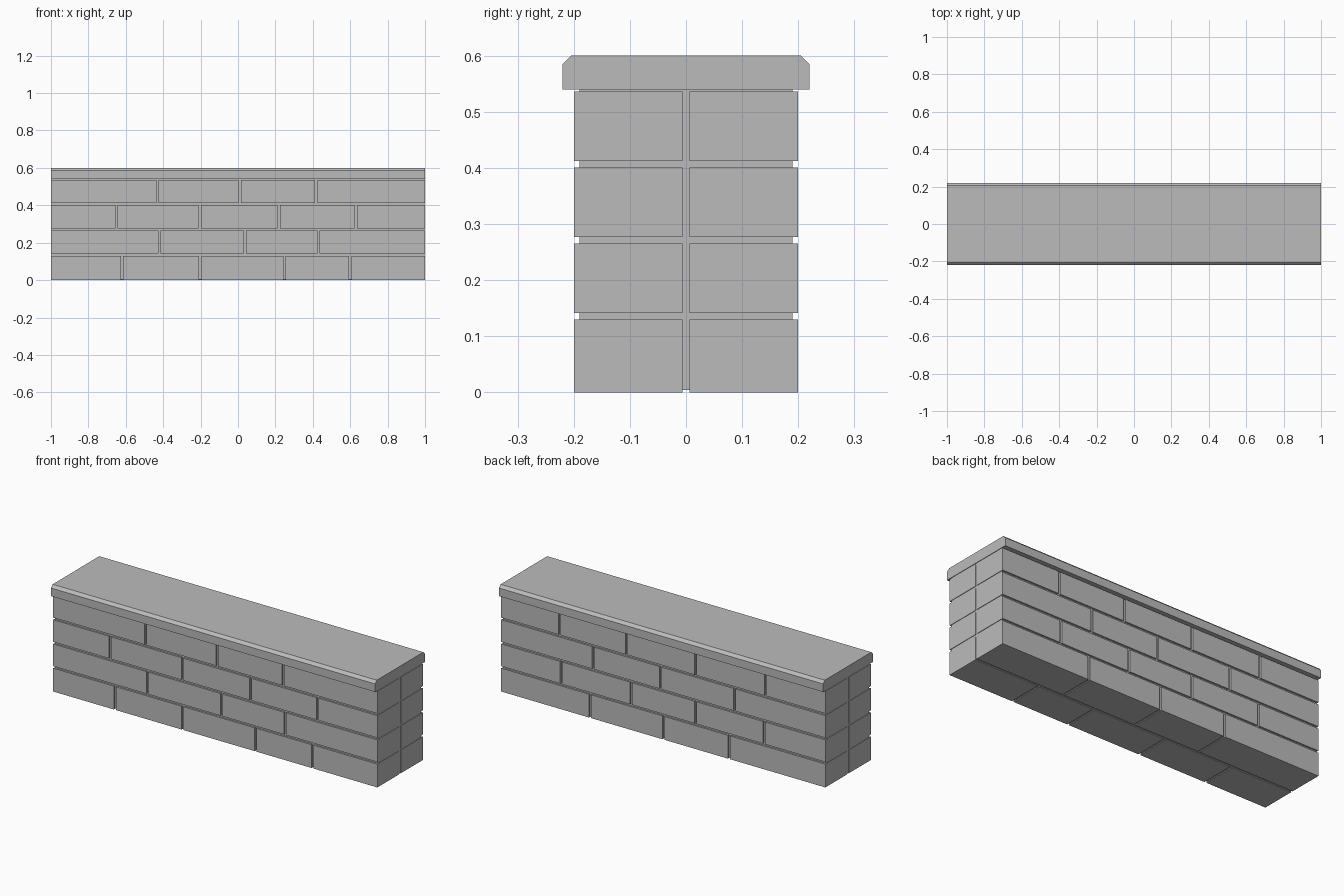
import bpy
import bmesh

cube = bpy.data.objects.get("Cube")
if cube:
    bpy.data.objects.remove(cube, do_unlink=True)

# One stone colour for the whole wall
stone = bpy.data.materials.new("grey stone")
stone.use_nodes = True
grey = (0.5, 0.5, 0.5, 1)
stone.diffuse_color = grey
stone.node_tree.nodes["Principled BSDF"].inputs["Base Color"].default_value = grey


def finish(name, bm):
    bmesh.ops.recalc_face_normals(bm, faces=bm.faces)
    mesh = bpy.data.meshes.new(name)
    bm.to_mesh(mesh)
    bm.free()
    mesh.materials.append(stone)
    obj = bpy.data.objects.new(name, mesh)
    bpy.context.collection.objects.link(obj)
    return obj


def add_box(bm, x, y, z):
    """Add a box; each argument is a (low, high) pair."""
    verts = bmesh.ops.create_cube(bm, size=1)["verts"]
    for v in verts:
        v.co = [lo + (c + 0.5) * (hi - lo) for c, (lo, hi) in zip(v.co, (x, y, z))]


HALF = 1.0          # half the wall length
DEPTH = 0.2         # half the wall thickness
GAP = 0.012         # joint width
BRICK = 0.1247      # brick height
PITCH = 0.137 - 0.0016

# Joint centres for each course, bottom to top
front_joints = [
    (-0.62, -0.202, 0.249, 0.6),
    (-0.42, 0.038, 0.43),
    (-0.65, -0.204, 0.218, 0.63),
    (-0.43, 0.01, 0.418),
]
back_joints = [
    (-0.405, 0.0, 0.452),
    (-0.62, -0.2, 0.2, 0.63),
    (-0.44, 0.018, 0.433),
    (-0.63, -0.2, 0.228, 0.64),
]

# Brick courses, one leaf on each side of the wall
for side, leaf, y in (
    ("front", front_joints, (-DEPTH, -GAP / 2)),
    ("back", back_joints, (GAP / 2, DEPTH)),
):
    for row, joints in enumerate(leaf):
        bm = bmesh.new()
        low = row * PITCH
        high = low + (BRICK if row else 0.13)
        low += 0.006 if row else 0
        starts = [-HALF] + [j + GAP / 2 for j in joints]
        ends = [j - GAP / 2 for j in joints] + [HALF]
        for x in zip(starts, ends):
            add_box(bm, x, y, (low, high + (0.005 if row else 0)))
        finish(f"{side}_brick_course_{row + 1}", bm)

# Recessed mortar core
bm = bmesh.new()
add_box(bm, (-0.997, 0.997), (-0.19, 0.19), (0.004, 0.545))
finish("mortar_core", bm)

# Coping slab with chamfered upper edges
profile = [(0.22, 0.54), (0.22, 0.585), (0.205, 0.6)]
profile += [(-y, z) for y, z in reversed(profile)]
bm = bmesh.new()
face = bm.faces.new([bm.verts.new((-HALF, y, z)) for y, z in profile])
extruded = bmesh.ops.extrude_face_region(bm, geom=[face], use_keep_orig=True)["geom"]
bmesh.ops.translate(
    bm,
    vec=(2 * HALF, 0, 0),
    verts=[g for g in extruded if isinstance(g, bmesh.types.BMVert)],
)
finish("coping_slab", bm)
